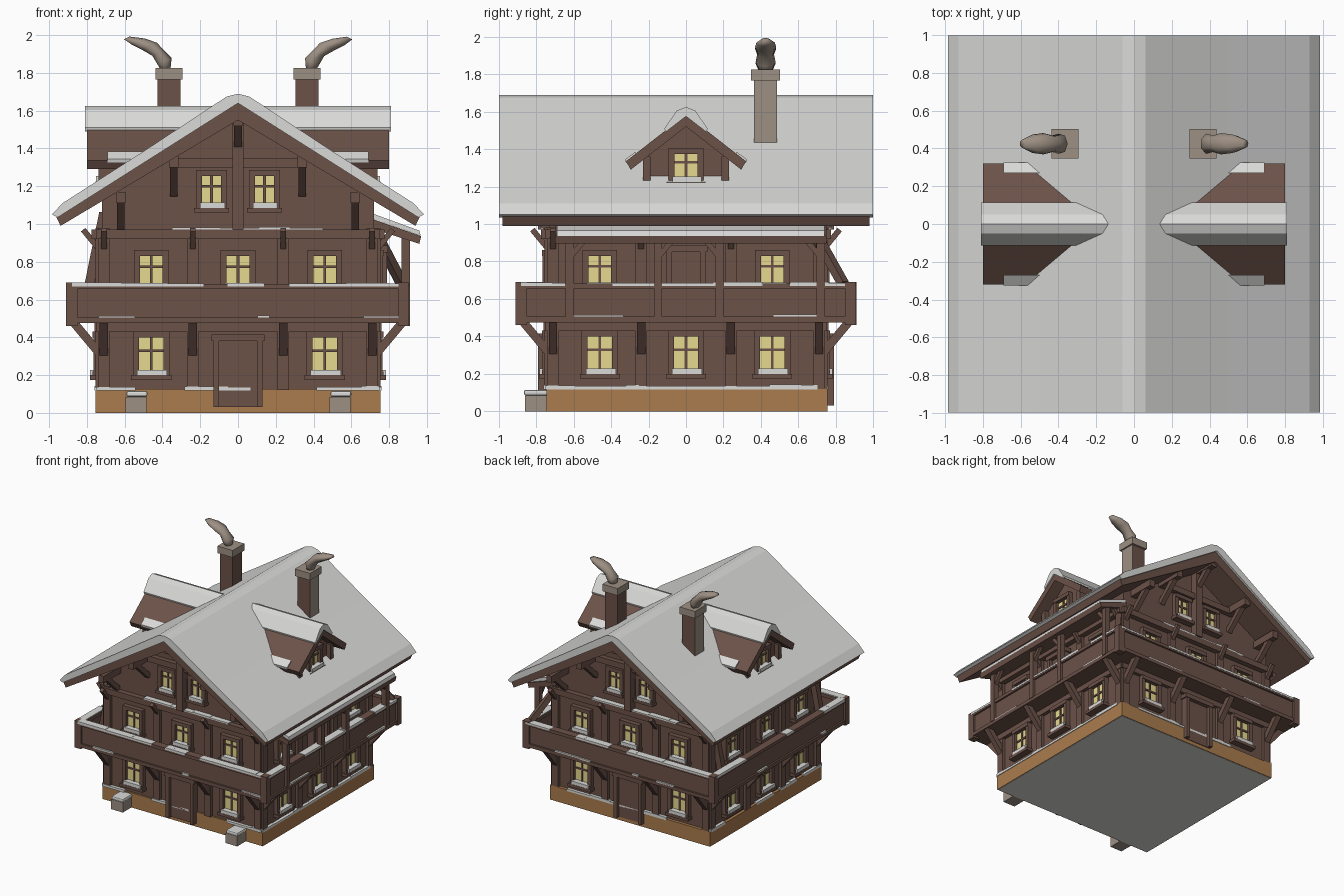
import bpy, bmesh, math, random
from mathutils import Matrix, Vector

if "Cube" in bpy.data.objects:
    bpy.data.objects.remove(bpy.data.objects["Cube"])

random.seed(4)
COLS = {"timber_brown": (0.15, 0.085, 0.066), "snow_white": (0.70, 0.70, 0.69),
        "base_ochre": (0.40, 0.20, 0.075), "window_yellow": (0.80, 0.70, 0.28),
        "stone_taupe": (0.34, 0.28, 0.23)}
MATS = {}
for n, c in COLS.items():
    MATS[n] = bpy.data.materials.new(n)
    MATS[n].diffuse_color = (*c, 1)
BROWN, SNOW, OCHRE, YELLOW, TAUPE = COLS
parts = {}
I4 = Matrix.Identity(4)


def part(name, mat):
    return parts.setdefault(name, (bmesh.new(), mat))[0]


def box(name, mat, lo, hi, M=I4):
    lo, hi = Vector(lo), Vector(hi)
    T = M @ Matrix.Translation((lo + hi) / 2) @ Matrix.Diagonal((*(hi - lo), 1))
    bmesh.ops.create_cube(part(name, mat), size=1, matrix=T)


def beam(name, mat, a, b, w, M=I4):
    a, b = Vector(a), Vector(b)
    d = b - a
    T = M @ Matrix.Translation((a + b) / 2) @ d.to_track_quat('Z', 'Y').to_matrix().to_4x4()
    bmesh.ops.create_cube(part(name, mat), size=1, matrix=T @ Matrix.Diagonal((w, w, d.length, 1)))


def prism(name, mat, prof, y0, y1, M=I4):
    """Profile in x/z, extruded along y."""
    bm = part(name, mat)
    A = [bm.verts.new(M @ Vector((x, y0, z))) for x, z in prof]
    B = [bm.verts.new(M @ Vector((x, y1, z))) for x, z in prof]
    bm.faces.new(A)
    bm.faces.new(B[::-1])
    for i in range(len(prof)):
        j = (i + 1) % len(prof)
        bm.faces.new((A[i], B[i], B[j], A[j]))


def tube(name, mat, pts, radii, n=7):
    bm, rings = part(name, mat), []
    for p, r in zip(pts, radii):
        rings.append([bm.verts.new((p[0] + 0.7 * r * math.cos(k * math.tau / n),
                                    p[1] + r * math.sin(k * math.tau / n),
                                    p[2] + 0.35 * r * math.cos(k * math.tau / n) * (1 if p[0] < 0 else -1)))
                      for k in range(n)])
    for a, b in zip(rings, rings[1:]):
        for k in range(n):
            bm.faces.new((a[k], a[(k + 1) % n], b[(k + 1) % n], b[k]))
    bm.faces.new(rings[0])
    bm.faces.new(rings[-1])


def mirror(half):
    """Complete a half profile by reflecting it across x = 0."""
    return half + [(-x, z) for x, z in reversed(half) if x > 1e-6]


def chevron(top, low):
    return mirror(top)[:len(top)] + low[::-1] + [(-x, z) for x, z in low if x > 1e-6] + \
        [(-x, z) for x, z in reversed(top) if x > 1e-6]


def patches(name, u0, u1, d0, d1, z, M, h=0.012, fill=0.6):
    """Broken strips of lying snow along a ledge."""
    u = u0
    while u < u1 - 0.02:
        w = min(random.uniform(0.06, 0.28), u1 - u)
        if random.random() < fill:
            box(name, SNOW, (u, -d1, z - h), (u + w, -d0, z + h * random.uniform(0.3, 1)), M)
        u += w


def window(u, z, w, h, M, d):
    """Glass plate, timber surround, glazing bars and a snowy sill on a wall at depth d."""
    t = 0.032
    box("window_glass", YELLOW, (u - w, -d - 0.008, z - h), (u + w, -d + 0.001, z + h), M)
    for s in (-1, 1):
        a, b = sorted((u + s * w, u + s * (w + t)))
        box("window_frames", BROWN, (a, -d - 0.035, z - h - t), (b, -d + 0.01, z + h + t), M)
        a, b = sorted((z + s * h, z + s * (h + t)))
        box("window_frames", BROWN, (u - w - t, -d - 0.04, a), (u + w + t, -d + 0.01, b), M)
    box("window_frames", BROWN, (u - 0.007, -d - 0.016, z - h), (u + 0.007, -d, z + h), M)
    box("window_frames", BROWN, (u - w, -d - 0.016, z + 0.012), (u + w, -d, z + 0.026), M)
    box("window_sills", BROWN, (u - w - t - 0.01, -d - 0.055, z - h - 0.045),
        (u + w + t + 0.01, -d, z - h - 0.02), M)
    box("sill_snow", SNOW, (u - w - 0.01, -d - 0.053, z - h - 0.021),
        (u + w + 0.02, -d - 0.01, z - h + 0.008), M)


# Base and walls
W = 0.73
box("stone_base", OCHRE, (-0.755, -0.745, 0), (0.755, 0.755, 0.125))
box("base_underside", SNOW, (-0.75, -0.74, 0), (0.75, 0.75, -0.002))
prism("house_walls", BROWN, mirror([(0, 1.59), (0.72, 1.13), (W, 0.1)]), -W, W)

# Four facades: posts, beams, brackets, balcony, windows
for k in range(4):
    M = Matrix.Rotation(k * math.pi / 2, 4, 'Z')
    gable = k % 2 == 0
    for u in (-0.71, -0.24, 0.24, 0.71):
        box("wall_posts", BROWN, (u - 0.03, -W - 0.025, 0.12), (u + 0.03, -W, 0.98), M)
        beam("balcony_brackets", BROWN, (u, -W, 0.31), (u, -0.88, 0.49), 0.045, M)
        beam("balcony_brackets", BROWN, (u, -W, 0.86), (u, -W - 0.09, 0.97), 0.03, M)
    box("wall_beams", BROWN, (-0.75, -W - 0.045, 0.92), (0.75, -W, 0.97), M)
    box("wall_beams", BROWN, (-0.75, -W - 0.03, 0.43), (0.75, -W, 0.48), M)
    patches("ledge_snow", -0.75, 0.75, W + 0.005, W + 0.03, 0.13, M, 0.013, 0.75)
    if gable:
        patches("ledge_snow", -0.35, 0.45, W, W + 0.045, 0.975, M, 0.01, 0.8)
    # Balcony rail with snow on the handrail and lower trim
    box("balcony_rail", BROWN, (-0.89, -0.89, 0.49), (0.89, -0.86, 0.67), M)
    box("balcony_rail", BROWN, (-0.905, -0.905, 0.655), (0.905, -0.84, 0.682), M)
    box("balcony_rail", BROWN, (-0.905, -0.905, 0.475), (0.905, -0.86, 0.505), M)
    box("balcony_posts", BROWN, (0.85, -0.91, 0.46), (0.905, -0.85, 0.69), M)
    patches("rail_snow", -0.88, 0.88, 0.845, 0.907, 0.68, M, 0.011, 0.8)
    patches("rail_snow", -0.85, 0.85, 0.885, 0.905, 0.508, M, 0.008, 0.35)
    # Windows and doors
    for u in (-0.46, 0.46) if gable else (-0.46, 0, 0.46):
        window(u, 0.31, 0.065, 0.09, M, W)
    for u in (-0.46, 0.46) if k == 1 else (-0.46, 0, 0.46):
        window(u, 0.755, 0.06, 0.075, M, W)
    if gable:
        for u in (-0.14, 0.14):
            window(u, 1.18, 0.05, 0.075, M, W)
    if gable or k == 1:
        z0, z1, w = (0.03, 0.38, 0.10) if gable else (0.5, 0.85, 0.075)
        box("doors", BROWN, (-w, -W - 0.03, z0), (w, -W, z1), M)
        for s in (-1, 1):
            box("door_frames", BROWN, (s * (w + 0.015) - 0.015, -W - 0.06, z0),
                (s * (w + 0.015) + 0.015, -W, z1), M)
        box("door_frames", BROWN, (-w - 0.04, -W - 0.065, z1), (w + 0.04, -W, z1 + 0.035), M)
    if gable:
        # Gable timbers and the brackets carrying the overhang
        box("gable_timbers", BROWN, (-0.03, -W - 0.06, 0.97), (0.03, -W, 1.57), M)
        box("gable_timbers", BROWN, (-0.32, -W - 0.04, 1.30), (0.32, -W, 1.35), M)
        for x, z in ((-0.62, 1.13), (-0.34, 1.32), (0, 1.54), (0.34, 1.32), (0.62, 1.13)):
            box("gable_brackets", BROWN, (x - 0.025, -0.96, z - 0.02), (x + 0.025, -W, z + 0.04), M)
            beam("gable_brackets", BROWN, (x, -W, z - 0.16), (x, -0.9, z), 0.04, M)
box("balcony_floor", BROWN, (-0.88, -0.88, 0.475), (0.88, 0.88, 0.505))

# Sheltering lean-to over the right balcony, with its posts
R = Matrix.Rotation(math.pi / 2, 4, 'Z')
prism("side_canopy", BROWN, [(0.70, 1.03), (0.97, 0.935), (0.96, 0.895), (0.70, 0.98)], -0.70, 0.75)
prism("canopy_snow", SNOW, [(0.70, 1.06), (0.96, 0.965), (0.968, 0.937), (0.70, 1.03)], -0.69, 0.74)
for y in (-0.62, -0.15, 0.18, 0.72):
    box("canopy_posts", BROWN, (0.865, y - 0.022, 0.5), (0.91, y + 0.022, 0.94))
    beam("canopy_posts", BROWN, (0.888, y, 0.82), (0.888, y + (0.09 if y < 0 else -0.09), 0.93), 0.028)
for y in (-0.66, 0.66):
    beam("left_braces", BROWN, (-0.82, y, 0.52), (-0.71, y, 1.06), 0.05)
beam("rear_brace", BROWN, (0.87, 0.84, 0.68), (0.74, 0.70, 0.93), 0.045)

# Main roof: timber shell under a snow blanket
prism("roof_boards", BROWN, chevron([(0, 1.65), (0.97, 1.055)], [(0, 1.55), (0.94, 0.99)]), -0.98, 0.98)
prism("roof_snow", SNOW, chevron([(0, 1.69), (0.06, 1.675), (0.5, 1.385), (0.93, 1.11), (0.985, 1.05)],
                                 [(0, 1.64), (0.955, 1.035)]), -0.998, 0.998)

for s in (-1, 1):
    # Dormer, built facing front then turned to the side
    M = Matrix.Rotation(s * math.pi / 2, 4, 'Z')
    prism("dormer_walls", BROWN, mirror([(0, 1.53), (0.23, 1.35), (0.23, 1.19), (0.12, 1.16)]), -0.70, -0.2, M)
    prism("dormer_roofs", BROWN, chevron([(0, 1.585), (0.32, 1.335)], [(0, 1.52), (0.295, 1.29)]), -0.80, -0.15, M)
    prism("dormer_snow", SNOW, chevron([(0, 1.625), (0.05, 1.605), (0.115, 1.51)],
                                       [(0, 1.575), (0.11, 1.49)]), -0.81, -0.06, M)
    for t in (-1, 1):
        prism("dormer_snow", SNOW, [(t * 0.27, 1.385), (t * 0.325, 1.345), (t * 0.32, 1.325), (t * 0.27, 1.36)],
              -0.69, -0.50, M)
        beam("dormer_trim", BROWN, (t * 0.21, -0.72, 1.18), (t * 0.21, -0.72, 1.36), 0.04, M)
    window(0, 1.31, 0.062, 0.065, M, 0.70)

    # Chimney, cap and drifting smoke
    x, y = s * 0.365, 0.425
    box("chimneys", BROWN, (x - 0.06, y - 0.062, 1.3), (x + 0.06, y + 0.062, 1.78))
    box("chimney_caps", TAUPE, (x - 0.072, y - 0.078, 1.765), (x + 0.072, y + 0.078, 1.825))
    tube("smoke", TAUPE, [(s * a, y, z) for a, z in
                          ((0.38, 1.81), (0.39, 1.86), (0.425, 1.905), (0.47, 1.94), (0.53, 1.965), (0.59, 1.985))],
         [0.032, 0.055, 0.045, 0.058, 0.05, 0.022])

    # Snow-topped stone blocks by the front corners
    box("front_blocks", TAUPE, (s * 0.54 - 0.055, -0.86, 0), (s * 0.54 + 0.055, -0.73, 0.085))
    box("block_snow", SNOW, (s * 0.54 - 0.05, -0.865, 0.085), (s * 0.54 + 0.06, -0.735, 0.115))

# Turn every part into an object
for name, (bm, mat) in parts.items():
    bmesh.ops.recalc_face_normals(bm, faces=bm.faces)
    me = bpy.data.meshes.new(name)
    if name == "chimneys":  # outward sides show bare stone
        for f in bm.faces:
            f.material_index = int(f.normal.x * f.calc_center_median().x > 0.2)
    for f in bm.faces:
        f.smooth = name == "smoke"
    bm.to_mesh(me)
    bm.free()
    me.materials.append(MATS[mat])
    if name == "chimneys":
        me.materials.append(MATS[TAUPE])
    ob = bpy.data.objects.new(name, me)
    bpy.context.collection.objects.link(ob)
    if name == "block_snow":
        mod = ob.modifiers.new("soft_edges", 'BEVEL')
        mod.width, mod.segments = 0.01, 2

for m in bpy.data.materials:
    if m.users and not m.is_grease_pencil:
        m.use_nodes = True
        m.node_tree.nodes["Principled BSDF"].inputs["Base Color"].default_value = m.diffuse_color
